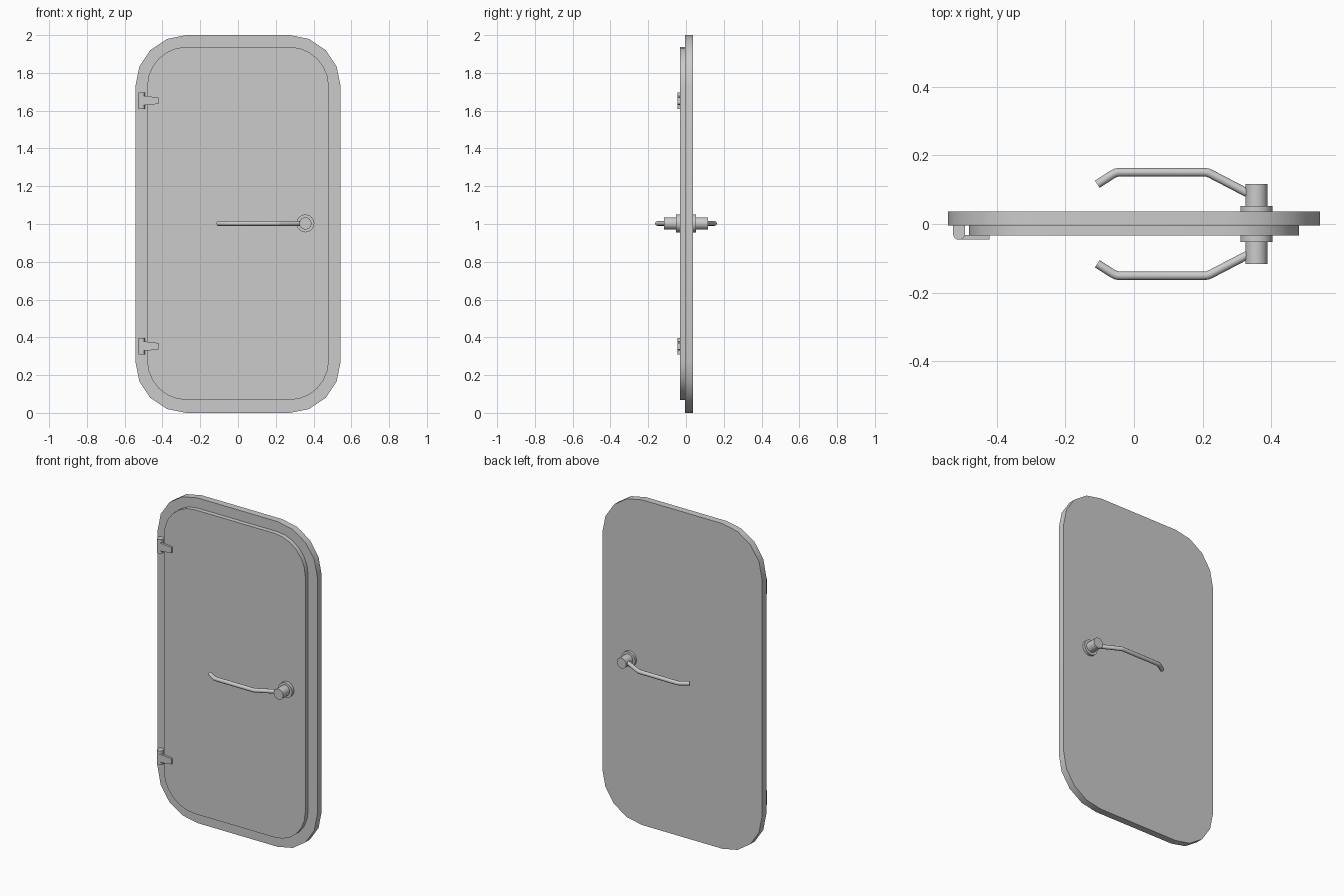
import bpy, bmesh
from math import cos, sin, pi, radians
from mathutils import Matrix, Vector

if "Cube" in bpy.data.objects:
    bpy.data.objects.remove(bpy.data.objects["Cube"])

MID_Z = 1.003


def finish(obj):
    bpy.ops.object.select_all(action='DESELECT')
    obj.select_set(True)
    bpy.context.view_layer.objects.active = obj
    bpy.ops.object.shade_smooth_by_angle(angle=radians(32))
    return obj


def prism(name, points, offset):
    """Extrude a closed 3D outline along the offset vector."""
    bm = bmesh.new()
    face = bm.faces.new([bm.verts.new(p) for p in points])
    new = bmesh.ops.extrude_face_region(bm, geom=[face])["geom"]
    bmesh.ops.translate(bm, vec=Vector(offset),
                        verts=[v for v in new if isinstance(v, bmesh.types.BMVert)])
    bmesh.ops.recalc_face_normals(bm, faces=bm.faces)
    # the source face is kept as the second cap
    mesh = bpy.data.meshes.new(name)
    bm.to_mesh(mesh)
    bm.free()
    obj = bpy.data.objects.new(name, mesh)
    bpy.context.collection.objects.link(obj)
    return finish(obj)


def rounded_plate(name, half_w, z0, z1, r, y0, y1, segs):
    pts = []
    corners = [(half_w - r, z1 - r), (r - half_w, z1 - r),
               (r - half_w, z0 + r), (half_w - r, z0 + r)]
    for i, (cx, cz) in enumerate(corners):
        for k in range(segs + 1):
            a = (i + k / segs) * pi / 2
            pts.append((cx + r * cos(a), y0, cz + r * sin(a)))
    return prism(name, pts, (0, y1 - y0, 0))


def cylinder(name, x, z, r, y0, y1, segs=32):
    pts = [(x + r * cos(2 * pi * k / segs), y0, z + r * sin(2 * pi * k / segs))
           for k in range(segs)]
    return prism(name, pts, (0, y1 - y0, 0))


def tube(name, path, r):
    curve = bpy.data.curves.new(name, 'CURVE')
    curve.dimensions = '3D'
    curve.bevel_depth = r
    curve.bevel_resolution = 4
    curve.use_fill_caps = True
    spline = curve.splines.new('POLY')
    spline.points.add(len(path) - 1)
    for p, co in zip(spline.points, path):
        p.co = (*co, 1)
    obj = bpy.data.objects.new(name, curve)
    bpy.context.collection.objects.link(obj)
    bpy.ops.object.select_all(action='DESELECT')
    obj.select_set(True)
    bpy.context.view_layer.objects.active = obj
    bpy.ops.object.convert(target='MESH')
    return finish(bpy.context.object)


# Door leaf and raised front panel
rounded_plate("door_plate", 0.543, 0.0, 2.0, 0.27, -0.005, 0.037, 4)
rounded_plate("raised_panel", 0.481, 0.068, 1.938, 0.21, -0.033, -0.005, 6)

# Lever handles on both faces
HX = 0.357
lever = [(0.345, 0.083), (0.222, 0.147), (0.214, 0.150), (0.205, 0.151),
         (-0.045, 0.151), (-0.054, 0.149), (-0.062, 0.145), (-0.107, 0.116)]
for side, s in (("front", -1), ("back", 1)):
    cylinder(side + "_handle_flange", HX, MID_Z, 0.047, s * 0.03, s * 0.053)
    cylinder(side + "_handle_hub", HX, MID_Z, 0.032, s * 0.03, s * 0.117)
    tube(side + "_handle_lever", [(x, s * y, MID_Z) for x, y in lever], 0.0125)

# Hinges: rounded knuckle and tapered strap
for label, z in (("upper", MID_Z + 0.65), ("lower", MID_Z - 0.65)):
    prof = [(-0.493, -0.004), (-0.528, -0.004)]
    for k in range(9):
        a = pi + pi * k / 8
        prof.append((-0.5105 + 0.0175 * cos(a), -0.0285 + 0.0175 * sin(a)))
    prism(label + "_hinge_knuckle", [(x, y, z - 0.043) for x, y in prof], (0, 0, 0.086))
    strap = [(-0.51, -0.024), (-0.485, -0.024), (-0.422, -0.017),
             (-0.422, 0.017), (-0.485, 0.024), (-0.51, 0.024)]
    prism(label + "_hinge_strap", [(x, -0.0455, z + dz) for x, dz in strap], (0, 0.0135, 0))
